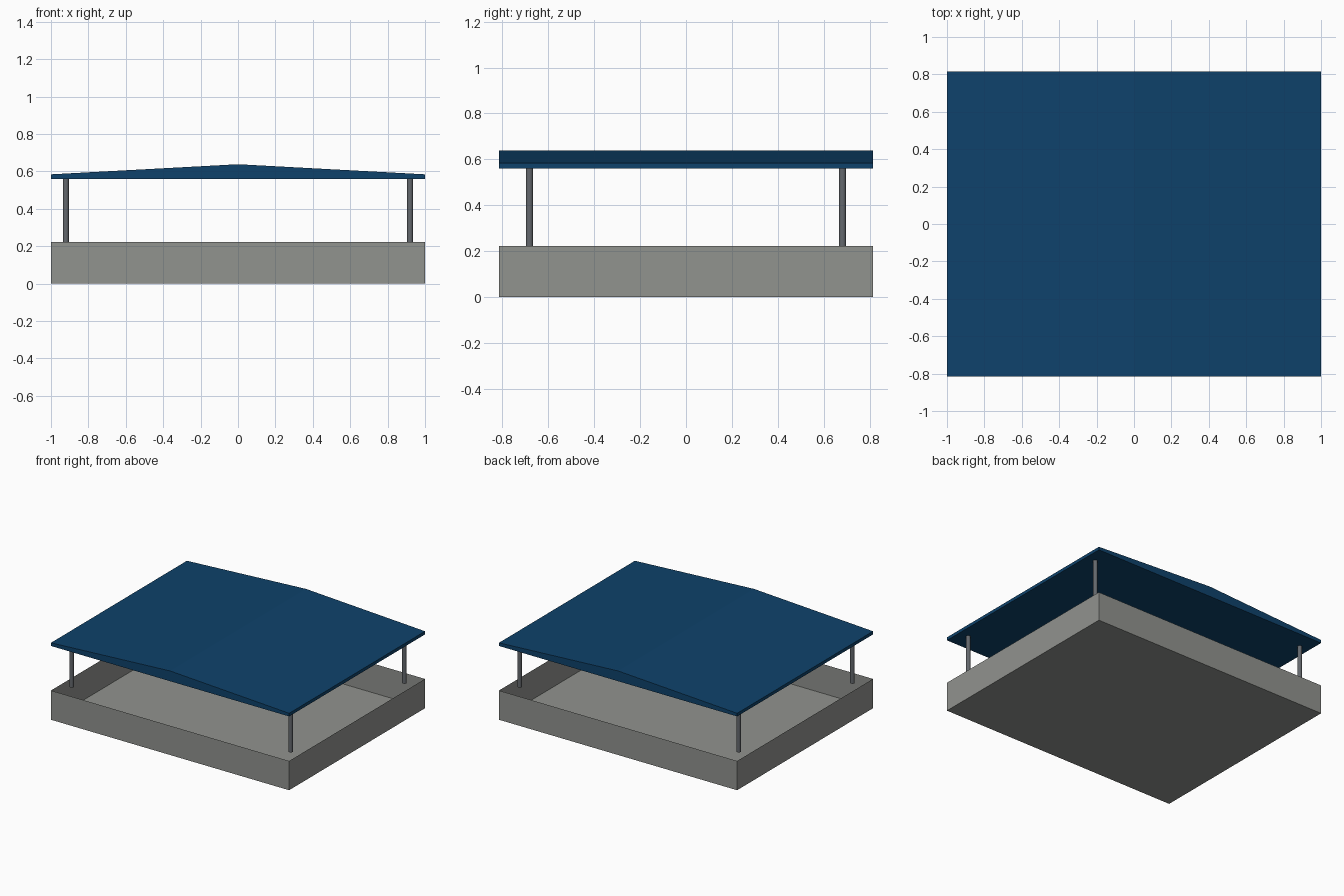
import bpy, bmesh

if "Cube" in bpy.data.objects:
    bpy.data.objects.remove(bpy.data.objects["Cube"])

def srgb(h):
    out = []
    for i in (0, 2, 4):
        c = int(h[i:i + 2], 16) / 255
        out.append(c / 12.92 if c <= 0.04045 else ((c + 0.055) / 1.055) ** 2.4)
    return (*out, 1)

def material(name, h):
    m = bpy.data.materials.new(name)
    m.diffuse_color = srgb(h)
    m.use_nodes = True
    m.node_tree.nodes["Principled BSDF"].inputs["Base Color"].default_value = m.diffuse_color
    return m

concrete = material("concrete grey", "91938F")
steel = material("steel grey", "64686D")
blue = material("roof blue", "0E426B")

W, D = 1.0, 0.815                       # half width and half depth
WALL_TOP, EAVE, EDGE, RIDGE = 0.222, 0.56, 0.584, 0.638

def finish(name, bm, mat):
    bmesh.ops.recalc_face_normals(bm, faces=bm.faces)
    me = bpy.data.meshes.new(name)
    bm.to_mesh(me)
    bm.free()
    me.materials.append(mat)
    ob = bpy.data.objects.new(name, me)
    bpy.context.collection.objects.link(ob)
    return ob

# Open tray base: floor with thin walls
bm = bmesh.new()
bmesh.ops.create_cube(bm, size=1)
for v in bm.verts:
    v.co = (v.co.x * 2 * W, v.co.y * 2 * D, (v.co.z + 0.5) * WALL_TOP)
bmesh.ops.recalc_face_normals(bm, faces=bm.faces)
top = [f for f in bm.faces if f.normal.z > 0.9]
bmesh.ops.delete(bm, geom=top, context='FACES_ONLY')
finish("base_tray", bm, concrete)

# Shallow gabled roof: profile extruded front to back
bm = bmesh.new()
profile = [(-W, EAVE), (W, EAVE), (W, EDGE), (0, RIDGE), (-W, EDGE)]
face = bm.faces.new([bm.verts.new((x, -D, z)) for x, z in profile])
ext = bmesh.ops.extrude_face_region(bm, geom=[face], use_keep_orig=True)
moved = [g for g in ext["geom"] if isinstance(g, bmesh.types.BMVert)]
bmesh.ops.translate(bm, verts=moved, vec=(0, 2 * D, 0))
finish("gabled_roof", bm, blue)

# Four corner posts
for sx, side in ((-1, "left"), (1, "right")):
    for sy, end in ((-1, "front"), (1, "back")):
        bpy.ops.mesh.primitive_cylinder_add(
            vertices=16, radius=0.016, depth=EAVE - WALL_TOP,
            location=(sx * 0.92, sy * 0.682, (EAVE + WALL_TOP) / 2))
        post = bpy.context.object
        post.name = f"post_{end}_{side}"
        post.data.materials.append(steel)
        bpy.ops.object.shade_smooth_by_angle()
